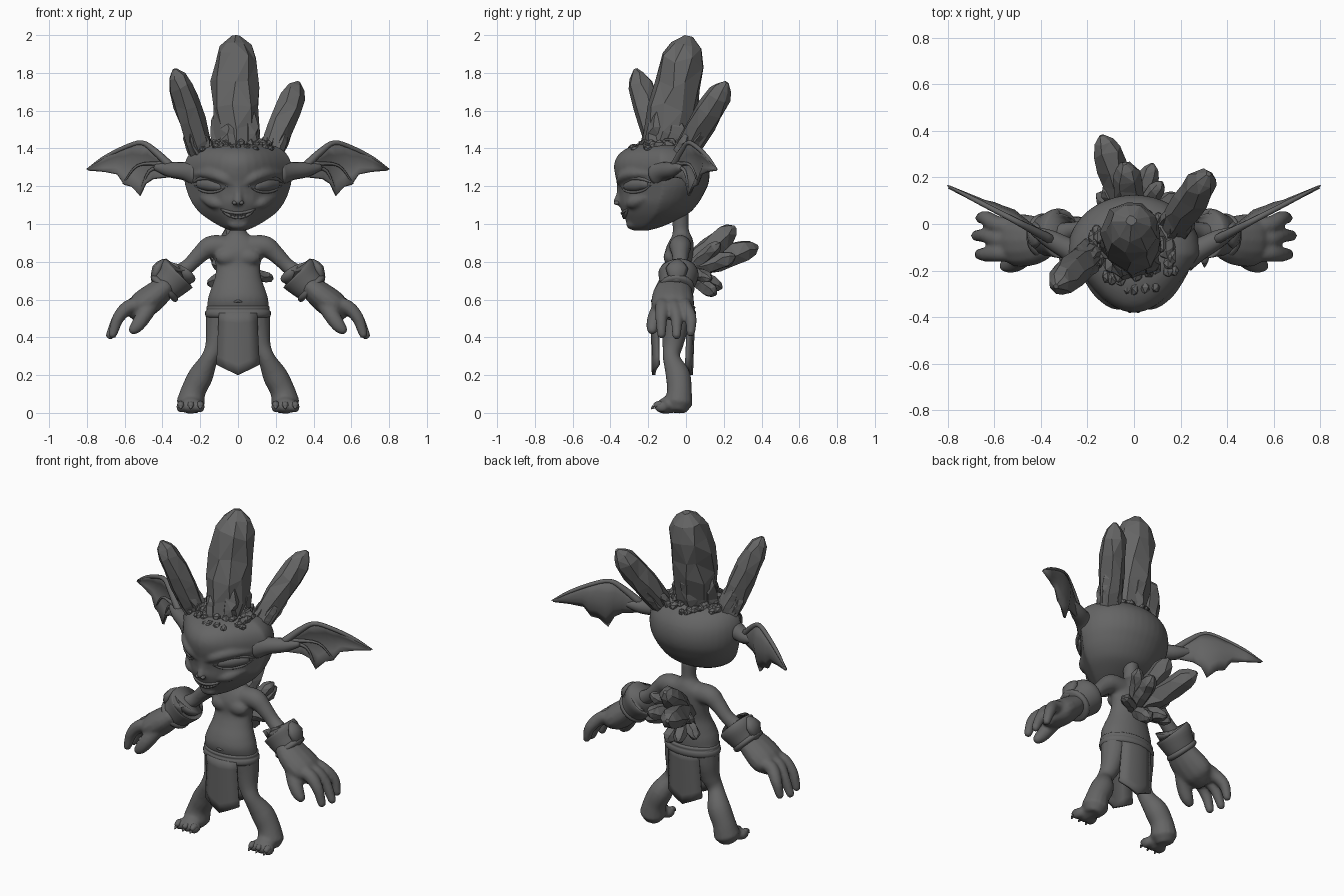
import bpy, bmesh, random
from math import sin, cos, pi
from mathutils import Vector, Matrix
from mathutils.bvhtree import BVHTree

random.seed(4)
if "Cube" in bpy.data.objects:
    bpy.data.objects.remove(bpy.data.objects["Cube"])

stone = bpy.data.materials.new("dark grey stone")
stone.use_nodes = True
stone.diffuse_color = (0.13, 0.13, 0.13, 1)
bsdf = stone.node_tree.nodes["Principled BSDF"]
bsdf.inputs["Base Color"].default_value = stone.diffuse_color
bsdf.inputs["Roughness"].default_value = 0.8


def finish(name, bm, smooth=True, mirror=False, remesh=0, relax=0, solid=0):
    """Turn a bmesh into a named object with its modifiers."""
    bmesh.ops.recalc_face_normals(bm, faces=bm.faces)
    for f in bm.faces:
        f.smooth = smooth
    me = bpy.data.meshes.new(name)
    bm.to_mesh(me)
    bm.free()
    me.materials.append(stone)
    ob = bpy.data.objects.new(name, me)
    bpy.context.collection.objects.link(ob)
    if remesh:
        m = ob.modifiers.new("Blend", 'REMESH')
        m.mode, m.voxel_size, m.use_smooth_shade = 'VOXEL', remesh, True
    if relax:
        m = ob.modifiers.new("Relax", 'SMOOTH')
        m.factor, m.iterations = 0.5, relax
    if solid:
        m = ob.modifiers.new("Thickness", 'SOLIDIFY')
        m.thickness, m.offset = solid, 0
    if mirror:
        ob.modifiers.new("Mirror", 'MIRROR').use_axis = (True, False, False)


def spline(rows, steps=5):
    """Catmull-Rom through rows of numbers."""
    rows = [Vector(r) for r in rows]
    ext = [2 * rows[0] - rows[1]] + rows + [2 * rows[-1] - rows[-2]]
    out = []
    for a, b, c, d in zip(ext, ext[1:], ext[2:], ext[3:]):
        for i in range(steps):
            t = i / steps
            out.append(0.5 * (2 * b + (c - a) * t + (2 * a - 5 * b + 4 * c - d) * t * t
                              + (3 * b - a - 3 * c + d) * t ** 3))
    return out + [rows[-1]]


def skin(bm, rings):
    """Bridge point rings and cap both ends."""
    vs = [[bm.verts.new(p) for p in r] for r in rings]
    n = len(vs[0])
    for a, b in zip(vs, vs[1:]):
        for i in range(n):
            bm.faces.new((a[i], a[(i + 1) % n], b[(i + 1) % n], b[i]))
    bm.faces.new(vs[0][::-1])
    bm.faces.new(vs[-1])


def stack(bm, rows, power=1.0, n=32, steps=4):
    """Loft horizontal sections given as z, half width, front y, back y."""
    rings = []
    for z, w, f, b in (tuple(v) for v in spline(rows, steps)):
        mid, ring = (f + b) / 2, []
        for i in range(n):
            a = 2 * pi * i / n
            c = cos(a)
            y = mid - (mid - f) * c ** power if c > 0 else mid - (b - mid) * c
            ring.append((w * sin(a), y, z))
        rings.append(ring)
    skin(bm, rings)


def tube(bm, rows, flat=1.0, n=14, steps=4, round_ends=True):
    """Sweep a section along rows of x, y, z, radius; flat scales the y side."""
    pts = spline(rows, steps)
    pos, rad = [Vector(p[:3]) for p in pts], [p[3] for p in pts]
    if round_ends:
        s, e = (pos[0] - pos[1]).normalized(), (pos[-1] - pos[-2]).normalized()
        pos = [pos[0] + s * rad[0] * .6] + pos + [pos[-1] + e * rad[-1] * .6]
        rad = [rad[0] * .6] + rad + [rad[-1] * .6]
    rings = []
    for i, p in enumerate(pos):
        t = (pos[min(i + 1, len(pos) - 1)] - pos[max(i - 1, 0)]).normalized()
        ref = Vector((0, 0, 1)) if abs(t.y) > .8 else Vector((0, 1, 0))
        v = (ref - t * ref.dot(t)).normalized()
        u = t.cross(v)
        rings.append([p + rad[i] * (u * cos(2 * pi * k / n) + v * flat * sin(2 * pi * k / n))
                      for k in range(n)])
    skin(bm, rings)


def ball(bm, at, size):
    mat = Matrix.Translation(at) @ Matrix.Diagonal((*size, 1))
    bmesh.ops.create_uvsphere(bm, u_segments=20, v_segments=12, radius=1, matrix=mat)


def mirror_all(bm):
    geo = bmesh.ops.duplicate(bm, geom=bm.verts[:] + bm.edges[:] + bm.faces[:])["geom"]
    for v in geo:
        if isinstance(v, bmesh.types.BMVert):
            v.co.x *= -1


# Body: limbs are made on the left, copied to the right, then fused with the torso
bm = bmesh.new()
tube(bm, [(.07, -.03, .88, .06), (.145, -.03, .88, .058), (.2, -.03, .84, .046),
          (.26, -.03, .78, .04), (.32, -.04, .735, .046), (.4, -.05, .66, .055)])
tube(bm, [(.38, -.06, .67, .06), (.44, -.07, .62, .073), (.51, -.07, .565, .075),
          (.55, -.07, .53, .05)], flat=1.5)
for y0, y1, x, z in ((-.005, .025, .66, .42), (-.065, -.05, .68, .405), (-.125, -.13, .665, .41)):
    tube(bm, [(.5, y0, .58, .038), (.58, y0, .56, .038), (.635, y1, .50, .032), (x, y1, z, .023)])
tube(bm, [(.45, -.12, .59, .044), (.5, -.16, .51, .042), (.535, -.175, .46, .036), (.56, -.18, .435, .025)])
tube(bm, [(.09, -.06, .54, .08), (.1, -.06, .45, .072), (.118, -.07, .36, .056),
          (.15, -.077, .29, .046), (.195, -.043, .2, .066), (.235, -.035, .12, .066), (.252, -.04, .05, .076)])
tube(bm, [(.245, -.015, .045, .052), (.25, -.08, .045, .058), (.253, -.12, .035, .054)], flat=.8)
for x in (.203, .25, .3):
    ball(bm, (x, -.128, .032), (.027, .04, .031))
ball(bm, (.055, -.08, .825), (.066, .04, .045))
mirror_all(bm)
stack(bm, [(.47, .13, -.13, .02), (.53, .158, -.16, .035), (.6, .16, -.18, .04),
           (.66, .142, -.165, .035), (.72, .122, -.135, .03), (.78, .118, -.112, .035),
           (.85, .132, -.112, .04), (.9, .12, -.095, .04), (.935, .07, -.075, .03),
           (.97, .042, -.07, .015), (1.06, .045, -.075, .015)])
finish("body", bm, remesh=.01, relax=4)

# Claws on the toes
bm = bmesh.new()
for x in (.2, .25, .303):
    tube(bm, [(x, -.135, .045, .02), (x, -.16, .04, .016), (x, -.183, .022, .004)], n=8)
finish("toe_claws", bm, mirror=True)

# Navel rim and belt
bm = bmesh.new()
tube(bm, [(-.018, -.175, .588, .005), (0, -.18, .592, .007), (.018, -.175, .588, .005)], n=8)
finish("navel_fold", bm)
bm = bmesh.new()
stack(bm, [(.505, .16, -.165, .04), (.51, .172, -.18, .05), (.535, .174, -.182, .052),
           (.545, .166, -.176, .046), (.56, .168, -.182, .05), (.568, .158, -.17, .04)], steps=2)
finish("belt", bm)

# Loincloth panels, front and back
for name, y0, y1 in (("front_cloth", -.178, -.172), ("back_cloth", .04, .028)):
    bm = bmesh.new()
    rows = []
    for k in range(7):
        t = k / 6
        w = .098 + .014 * t
        row = []
        for s in (-1, -.5, 0, .5, 1):
            z = .53 - t * (.33 - .055 * abs(s))
            bow = (.025 if y0 < 0 else -.025) * s * s
            row.append(bm.verts.new((w * s, y0 + (y1 - y0) * t + bow, z)))
        rows.append(row)
    for a, b in zip(rows, rows[1:]):
        for i in range(4):
            bm.faces.new((a[i], a[i + 1], b[i + 1], b[i]))
    finish(name, bm, solid=.018)

# Flared cuffs with a raised band and a pointed outer plate
bm = bmesh.new()
tube(bm, [(.32, -.04, .735, .06), (.312, -.04, .743, .095), (.322, -.04, .733, .107), (.355, -.045, .695, .096),
          (.39, -.05, .66, .084), (.40, -.05, .65, .07)], n=24, steps=3, round_ends=False)
tube(bm, [(.378, -.05, .672, .087), (.385, -.05, .665, .095), (.396, -.05, .654, .094),
          (.402, -.05, .648, .08)], n=24, steps=2, round_ends=False)
tube(bm, [(.395, -.045, .805, .012), (.425, -.048, .765, .03), (.445, -.05, .7, .016)], flat=2, n=8, steps=2)
finish("cuffs", bm, mirror=True)

# Head with a pointed face, nose, cheeks and chin
bm = bmesh.new()
stack(bm, [(.965, .04, -.28, -.2), (.985, .09, -.305, -.13), (1.02, .15, -.32, -.05),
           (1.06, .203, -.338, .02), (1.11, .243, -.354, .065), (1.16, .266, -.355, .095),
           (1.21, .281, -.363, .118), (1.27, .288, -.378, .125), (1.33, .28, -.378, .112),
           (1.38, .25, -.345, .075), (1.415, .19, -.275, .02), (1.43, .08, -.18, -.06)], power=2.3, n=40)
surface = BVHTree.FromBMesh(bm)


def face(x, z, lift=0.0):
    """Point on the front of the head."""
    hit = surface.ray_cast(Vector((x, -1, z)), Vector((0, 1, 0)))[0]
    return (x, hit.y - lift, z)


def trace(bm, pts, r, lift=0.0, n=10):
    """Ridge along the face, thin at both ends."""
    last = len(pts) - 1
    tube(bm, [(*face(x, z, lift), r * (.45 if i in (0, last) else 1)) for i, (x, z) in enumerate(pts)], n=n)


trace(bm, [(.03, 1.21), (.08, 1.243), (.15, 1.265), (.225, 1.265)], .028, -.008)
trace(bm, [(.08, 1.1), (.13, 1.115), (.19, 1.14)], .034, -.014)
mirror_all(bm)
tube(bm, [(0, -.345, 1.24, .026), (0, -.345, 1.17, .022), (0, -.36, 1.115, .026)])
ball(bm, (0, -.285, 1.0), (.055, .032, .03))
finish("head", bm, remesh=.01, relax=4)

# Eyes, slanted lids and nostrils
bm = bmesh.new()
tube(bm, [(*face(.09, 1.2, -.024), .028), (*face(.14, 1.208, -.03), .038),
          (*face(.2, 1.213, -.024), .028)], n=16)
trace(bm, [(.055, 1.2), (.09, 1.23), (.145, 1.243), (.2, 1.24), (.238, 1.22)], .01, -.002)
trace(bm, [(.07, 1.19), (.105, 1.174), (.15, 1.168), (.195, 1.178), (.23, 1.205)], .007, -.001)
ball(bm, (.018, -.366, 1.112), (.013, .016, .011))
finish("eyes", bm, mirror=True)

# Smiling lips and teeth
bm = bmesh.new()
for drop in (0, .024):
    trace(bm, [(x, 1.058 + 2.6 * x * x - drop * (1 - (x / .09) ** 2))
               for x in (-.09, -.065, -.035, 0, .035, .065, .09)], .008, .001)
finish("lips", bm)
bm = bmesh.new()
for i in range(-3, 4):
    x, y, z = face(i * .018, 1.055 + 2.4 * (i * .018) ** 2, -.001)
    tube(bm, [(x, y, z, .008), (x, y, z - .018, .003)], n=6, steps=1)
finish("teeth", bm, smooth=False)


# Bat-wing ears: cupped membrane, struts and fleshy root
def ear_y(x):
    return -.115 + .52 * (x - .27)


bm = bmesh.new()
edge = [(.25, 1.31, .25, 1.24), (.36, 1.32, .36, 1.25), (.43, 1.38, .45, 1.24), (.47, 1.42, .49, 1.215),
        (.51, 1.437, .52, 1.15), (.56, 1.43, .565, 1.2), (.6, 1.41, .605, 1.21), (.64, 1.39, .64, 1.265),
        (.71, 1.35, .71, 1.278), (.795, 1.295, .795, 1.285)]
rows = []
for xt, zt, xb, zb in edge:
    rows.append([bm.verts.new((xt + (xb - xt) * t, ear_y(xt + (xb - xt) * t) + .03 * sin(pi * t) * (zt - zb) / .2,
                               zt + (zb - zt) * t)) for t in (0, .25, .5, .75, 1)])
for a, b in zip(rows, rows[1:]):
    for i in range(4):
        bm.faces.new((a[i], b[i], b[i + 1], a[i + 1]))
finish("ear_membrane", bm, solid=.014, mirror=True)
bm = bmesh.new()
for path in ([(.36, 1.31, .022), (.44, 1.385, .018), (.51, 1.43, .013), (.6, 1.405, .012),
              (.71, 1.35, .01), (.8, 1.29, .003)],
             [(.38, 1.3, .014), (.47, 1.28, .008), (.52, 1.155, .004)],
             [(.4, 1.32, .012), (.53, 1.31, .007), (.608, 1.215, .004)]):
    tube(bm, [(x, ear_y(x) + .004, z, r) for x, z, r in path], n=8)
tube(bm, [(.22, -.13, 1.27, .075), (.28, -.108, 1.28, .05), (.36, -.065, 1.287, .04), (.43, -.03, 1.3, .02)])
finish("ear_struts", bm, mirror=True)


# Faceted crystals
def crystal(bm, base, tip, r, n=7):
    base, tip = Vector(base), Vector(tip)
    axis = tip - base
    turn = axis.to_track_quat('Z', 'Y')
    rings = []
    for t, s in ((0, .95), (.2, 1.05), (.4, 1.1), (.6, 1.08), (.8, 1), (.92, .68), (1, .18)):
        ring = []
        for k in range(n):
            a = 2 * pi * (k + random.uniform(-.2, .2)) / n
            q = r * s * random.uniform(.9, 1.07)
            lift = axis.length * random.uniform(-.04, .04) * (.1 < t < .9)
            ring.append(base + turn @ Vector((q * cos(a), q * sin(a), axis.length * t + lift)))
        rings.append(ring)
    skin(bm, rings)
    bmesh.ops.triangulate(bm, faces=bm.faces[:])


for name, base, tip, r in (("tall_crystal", (-.005, -.125, 1.36), (-.012, .015, 1.995), .12),
                           ("right_crystal", (-.185, -.125, 1.36), (-.335, -.268, 1.82), .066),
                           ("left_crystal", (.165, -.02, 1.36), (.32, .215, 1.75), .068)):
    bm = bmesh.new()
    crystal(bm, base, tip, r, 9 if r > .1 else 7)
    # small shards leaning on the main one
    for k in range(5):
        a = 2 * pi * k / 5 + .5
        foot = Vector(base) + Vector((cos(a), sin(a), 0)) * r * .75
        crystal(bm, foot, foot + (Vector(tip) - Vector(base)) * random.uniform(.25, .42), r * .4, 5)
    finish(name, bm, smooth=False)

# Rubble scattered over the crown, largest near the middle
bm = bmesh.new()
for k in range(44):
    a, q = 2.4 * k, random.uniform(.5, 1)
    s = random.uniform(.016, .026) + .034 * (1 - q)
    mat = (Matrix.Translation((.225 * q * cos(a), -.115 + .175 * q * sin(a), 1.428 - .035 * q ** 3))
           @ Matrix.Rotation(a * 5, 4, 'Y') @ Matrix.Diagonal((s, s * 1.2, s * .8, 1)))
    bmesh.ops.create_icosphere(bm, subdivisions=1, radius=1, matrix=mat)
finish("crown_rubble", bm, smooth=False)

# Crystal cluster on the back
bm = bmesh.new()
for tip, r in (((-.14, .38, .88), .062), ((-.04, .26, .985), .06), ((.08, .26, .83), .046),
               ((.185, .13, .71), .032), ((-.16, .13, .68), .034), ((.02, .16, .625), .04),
               ((-.08, .19, .66), .038), ((.12, .18, .9), .036), ((-.13, .16, .8), .036)):
    crystal(bm, (tip[0] * .15, .03, .75 + (tip[2] - .75) * .15), tip, r, 6)
finish("back_crystals", bm, smooth=False)
